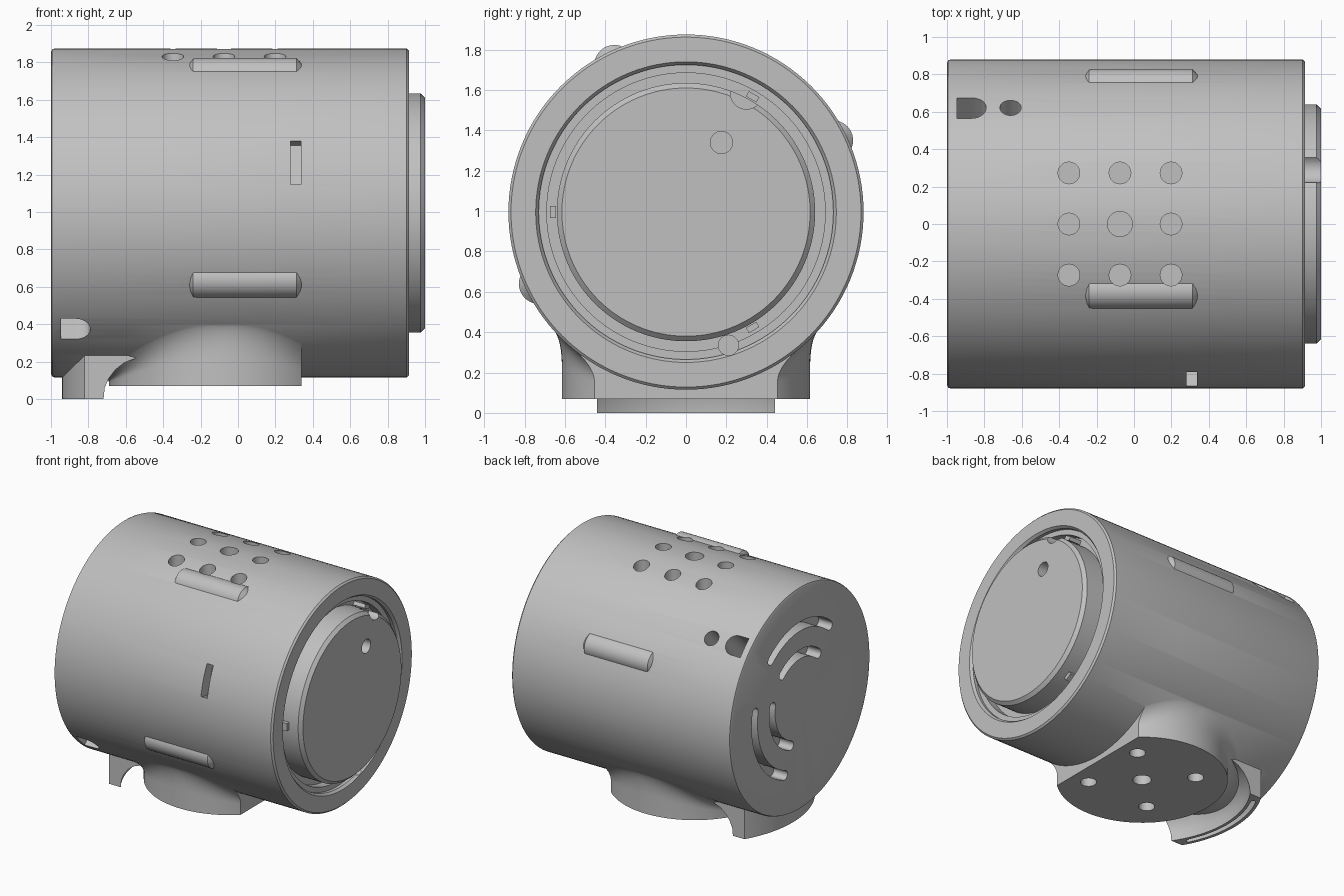
import bpy, bmesh
from math import sin, cos, pi, radians, sqrt
from mathutils import Matrix, Vector

if "Cube" in bpy.data.objects:
    bpy.data.objects.remove(bpy.data.objects["Cube"])

AXIS_Z = 0.995          # height of the housing axis
BODY_R = 0.88
PED_X = -0.075          # vertical axis of the pedestal

grey = bpy.data.materials.new("plain grey")
grey.use_nodes = True
grey.diffuse_color = (0.53, 0.53, 0.53, 1)
grey.node_tree.nodes["Principled BSDF"].inputs["Base Color"].default_value = grey.diffuse_color


def finish(bm, name):
    bmesh.ops.recalc_face_normals(bm, faces=bm.faces)
    mesh = bpy.data.meshes.new(name)
    bm.to_mesh(mesh)
    bm.free()
    mesh.materials.append(grey)
    ob = bpy.data.objects.new(name, mesh)
    bpy.context.collection.objects.link(ob)
    return ob


def frame(u, v, w, origin):
    return Matrix.Translation(origin) @ Matrix((u, v, w)).transposed().to_4x4()


def along_x(x=0, y=0, z=0):
    """u = y, v = z, w = x, measured from the housing axis"""
    return frame((0, 1, 0), (0, 0, 1), (1, 0, 0), (x, y, AXIS_Z + z))


def radial(angle, x):
    """u = x, w = outward from the housing axis"""
    w = Vector((0, cos(angle), sin(angle)))
    u = Vector((1, 0, 0))
    return frame(u, w.cross(u), w, (x, 0, AXIS_Z))


def lathe(name, profile, matrix, steps=128):
    """Turn (w, r) points about the local w axis; the ends lie on the axis"""
    bm = bmesh.new()
    verts = [bm.verts.new((r, 0, w)) for w, r in profile]
    edges = [bm.edges.new(pair) for pair in zip(verts, verts[1:])]
    bmesh.ops.spin(bm, geom=verts + edges, axis=(0, 0, 1), cent=(0, 0, 0),
                   angle=2 * pi, steps=steps, use_duplicate=False)
    bmesh.ops.remove_doubles(bm, verts=bm.verts, dist=1e-4)
    bm.transform(matrix)
    return finish(bm, name)


def prism(name, outline, low, high, matrix):
    bm = bmesh.new()
    face = bm.faces.new([bm.verts.new((u, v, low)) for u, v in outline])
    top = bmesh.ops.extrude_face_region(bm, geom=[face])["geom"]
    bmesh.ops.translate(bm, vec=(0, 0, high - low),
                        verts=[g for g in top if isinstance(g, bmesh.types.BMVert)])
    bm.transform(matrix)
    return finish(bm, name)


def arc(r, start, end, n, cu=0, cv=0):
    return [(cu + r * cos(start + (end - start) * i / n),
             cv + r * sin(start + (end - start) * i / n)) for i in range(n + 1)]


def circle(r):
    return arc(r, 0, 2 * pi, 32)[:-1]


def box(u, v):
    return [(-u, -v), (u, -v), (u, v), (-u, v)]


def d_shape(half, length):
    return [(-length, -half)] + arc(half, -pi / 2, pi / 2, 16) + [(-length, half)]


def arc_slot(r, half, start, end):
    """Curved slot with round ends"""
    a, b = radians(start), radians(end)
    n = max(12, int((end - start) / 3))
    return (arc(r + half, a, b, n)
            + arc(half, b, b + pi, 8, r * cos(b), r * sin(b))[1:-1]
            + arc(r - half, b, a, n)
            + arc(half, a + pi, a + 2 * pi, 8, r * cos(a), r * sin(a))[1:-1])


def combine(target, parts):
    """Apply (operation, part) booleans in order and drop the helpers"""
    for operation, part in parts:
        part.hide_render = True
        mod = target.modifiers.new("cut", 'BOOLEAN')
        mod.operation, mod.object, mod.solver = operation, part, 'EXACT'
    graph = bpy.context.evaluated_depsgraph_get()
    mesh = bpy.data.meshes.new_from_object(target.evaluated_get(graph))
    target.modifiers.clear()
    target.data = mesh
    for _, part in parts:
        bpy.data.objects.remove(part)


def clip(bm, point, normal):
    cut = bmesh.ops.bisect_plane(bm, geom=bm.verts[:] + bm.edges[:] + bm.faces[:],
                                 plane_co=point, plane_no=normal, clear_outer=True)
    edges = [g for g in cut["geom_cut"] if isinstance(g, bmesh.types.BMEdge)]
    bmesh.ops.holes_fill(bm, edges=edges, sides=0)


def pedestal():
    """Round base flaring into the housing, with one flat side"""
    bm = bmesh.new()
    n, r = 96, 0.615
    rings = []
    bottom = lambda y: AXIS_Z - sqrt(BODY_R ** 2 - y * y)
    for i in range(n):
        t = 2 * pi * i / n
        re = r + 0.04 + 0.09 * abs(cos(t))
        z1, z2 = bottom(r * sin(t)), bottom(re * sin(t)) + 0.004
        z0 = 0.07 + (z1 - 0.07) * 0.5
        column = [(r, 0.07)]
        for k in range(9):
            s = k / 8
            column.append(((1 - s * s) * r + s * s * re,
                           (1 - s) ** 2 * z0 + 2 * s * (1 - s) * z1 + s * s * z2))
        rings.append([bm.verts.new((PED_X + q * cos(t), q * sin(t), z)) for q, z in column])
    hub = bm.verts.new((PED_X, 0, 0.45))
    for a, b in zip(rings, rings[1:] + rings[:1]):
        for k in range(len(a) - 1):
            bm.faces.new((a[k], b[k], b[k + 1], a[k + 1]))
        bm.faces.new((a[-1], b[-1], hub))
    bm.faces.new([c[0] for c in rings])
    clip(bm, (0.34, 0, 0), (1, 0, 0))
    return finish(bm, "pedestal")


def foot():
    """Curved lip below the closed end"""
    bm = bmesh.new()
    profile = [(.865, 0), (.78, 0), (.775, .06), (.757, .11), (.73, .155),
               (.69, .195), (.64, .22), (.64, .3), (.865, .3)]
    rows = [[bm.verts.new((PED_X + r * cos(t), r * sin(t), z)) for r, z in profile]
            for t in (radians(130 + 100 * i / 48) for i in range(49))]
    for a, b in zip(rows, rows[1:]):
        for k in range(len(a)):
            j = (k + 1) % len(a)
            bm.faces.new((a[k], b[k], b[j], a[j]))
    bm.faces.new(rows[0])
    bm.faces.new(rows[-1])
    for side in (-1, 1):
        clip(bm, (0, side * 0.44, 0), (0, side, 0))
    return finish(bm, "foot")


# Housing shell with a stepped recess at the open end
housing = lathe("housing", [(-1, 0), (-1, .86), (-.994, .874), (-.98, .88), (.902, .88),
                            (.915, .867), (.915, .745), (.895, .73), (.87, .73),
                            (.87, .69), (.8, .69), (.8, 0)], along_x())
adds = [pedestal(), foot()]
for deg in (26, 116, 206):
    a = radians(deg)
    adds.append(lathe("rib", [(-.27, 0), (-.265, .06), (-.24, .098), (-.22, .1), (.312, .1),
                              (.34, .07), (.34, 0)],
                      along_x(0, .81 * cos(a), .81 * sin(a)), 48))

cuts = [lathe("cavity", [(-.92, 0), (-.92, .74), (.4, .74), (.4, 0)], along_x())]

# Mounting holes through the roof and the pedestal
for i in (-1, 0, 1):
    for j in (-1, 0, 1):
        spot = Matrix.Translation((PED_X + .273 * i, .273 * j, 0))
        r = .067 if i == j == 0 else .058
        cuts.append(prism("roof_hole", circle(r), 1.5, 2, spot))
        if abs(i) == abs(j):
            cuts.append(prism("base_hole", circle(r), -.1, .5, spot))

# Paired side openings
for turn in (0, 180):
    a = radians(45 + turn)
    cuts.append(prism("round_port", circle(.057), .6, 1, radial(a, -.66)))
    cuts.append(prism("d_port", d_shape(.077, .08), .6, 1, radial(a, -.867)))
    cuts.append(prism("side_slot", box(.028, .122), .79, 1, radial(radians(162 + turn), .31)))

# Curved vents and cable notch in the closed end
for mid in (90, 210, 330):
    for r in (.35, .57):
        cuts.append(prism("vent", arc_slot(r, .036, mid - 40, mid + 40), -1.1, -.88, along_x()))
notch = [(-v, u) for u, v in d_shape(.07, .2)]
cuts.append(prism("notch", notch, -1.1, -.9, along_x(0, 0, -.74)))

# Seal groove and cable hole at the open end, slot under the foot
cuts.append(prism("groove", arc_slot(.81, .026, -62, 279), .86, 1, along_x()))
cuts.append(prism("cable_hole", circle(.05), .7, 1, along_x(0, .21, -.66)))
cuts.append(prism("foot_slot", arc_slot(.822, .018, 154, 206), -.1, .1,
                  Matrix.Translation((PED_X, 0, 0))))
combine(housing, [('UNION', p) for p in adds] + [('DIFFERENCE', p) for p in cuts])

# Output disc with bolt holes and a rim notch
disc = lathe("output_disc", [(.78, 0), (.78, .64), (.975, .64), (1, .615), (1, 0)], along_x())
holes = [prism("centre_hole", circle(.105), .85, 1.1, along_x())]
for k in range(4):
    a = radians(63 + 90 * k)
    holes.append(prism("bolt_hole", circle(.055), .87, 1.1,
                       along_x(0, .387 * cos(a), .387 * sin(a))))
holes.append(prism("rim_notch", circle(.08), .9, 1.1, along_x(0, .3, .59)))
combine(disc, [('DIFFERENCE', p) for p in holes])

# Small locating tabs in the recess
tabs = []
for deg in (60, 180, 300):
    a = radians(deg)
    place = along_x(0, .66 * cos(a), .66 * sin(a)) @ Matrix.Rotation(a, 4, 'Z')
    tabs.append(prism("locating_tab", box(.015, .03), .79, .9, place))

# Smooth round walls, crisp edges
for ob in bpy.context.selected_objects:
    ob.select_set(False)
for ob in [housing, disc] + tabs:
    ob.select_set(True)
bpy.context.view_layer.objects.active = housing
bpy.ops.object.shade_smooth_by_angle(angle=radians(30))
